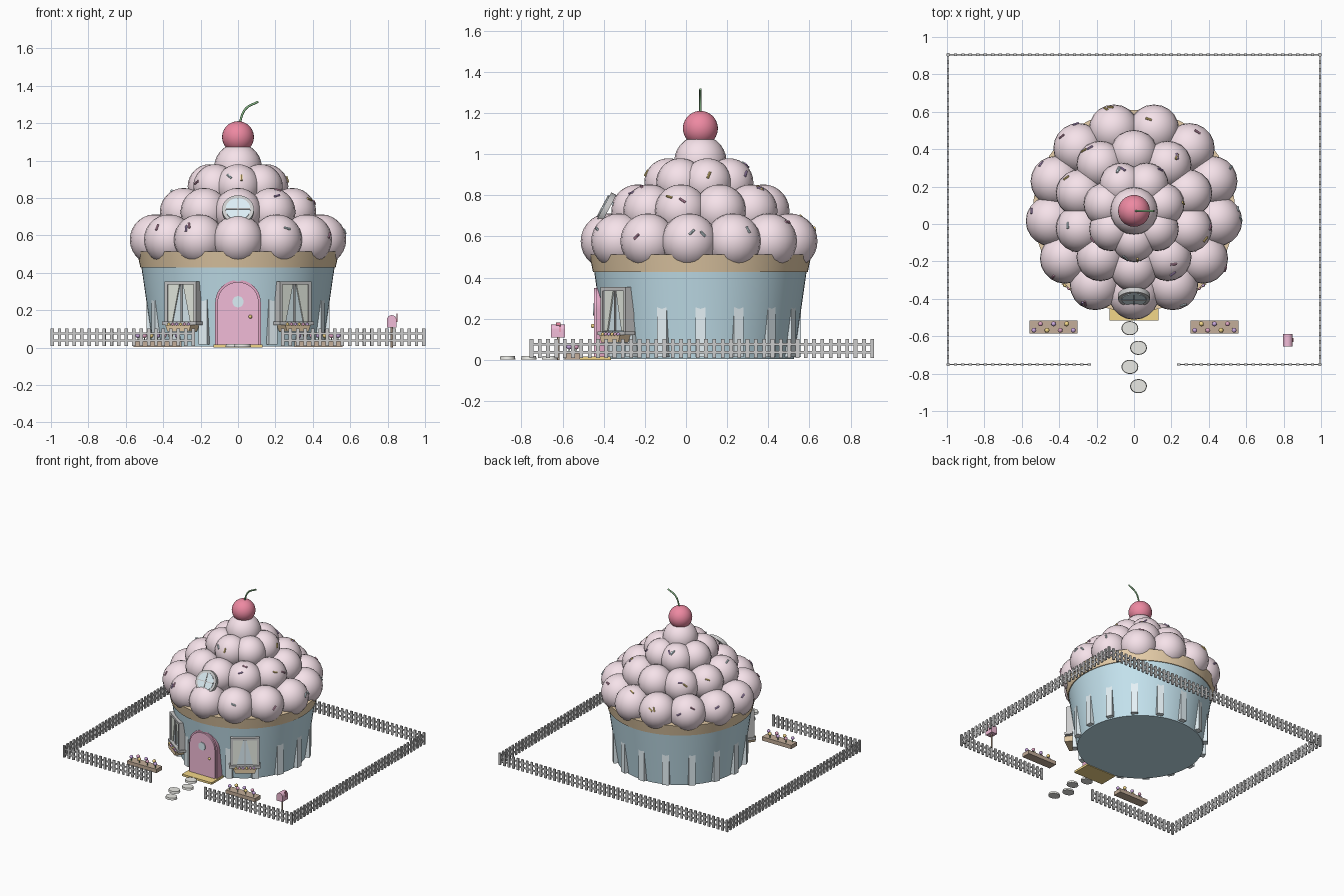
import bpy, bmesh, random
from math import sin, cos, pi, radians
from mathutils import Matrix, Vector

if "Cube" in bpy.data.objects:
    bpy.data.objects.remove(bpy.data.objects["Cube"])

random.seed(4)
HOUSE = Matrix.Translation((0, 0.07, 0))
I = Matrix.Identity(4)
mats = {}
COL = dict(pink=(.92, .76, .82), blue=(.55, .76, .85), tan=(.80, .62, .40), door=(.88, .50, .68),
           trim=(.75, .38, .55), cherry=(.85, .25, .36), green=(.25, .5, .25), white=(.9, .9, .87),
           pale=(.78, .88, .92), glass=(.72, .86, .92), curtain=(.82, .86, .78), gold=(.9, .68, .25),
           purple=(.6, .4, .75), wood=(.55, .42, .32), stone=(.82, .82, .78), fence=(.8, .8, .8))


def mat(c):
    if c not in mats:
        mats[c] = bpy.data.materials.new(c)
        mats[c].diffuse_color = (*COL[c], 1)
    return mats[c]


def finish(name, bm, c, smooth=True):
    bmesh.ops.recalc_face_normals(bm, faces=bm.faces)
    me = bpy.data.meshes.new(name)
    bm.to_mesh(me)
    bm.free()
    ob = bpy.data.objects.new(name, me)
    bpy.context.collection.objects.link(ob)
    me.materials.append(mat(c))
    if smooth:
        bpy.ops.object.select_all(action='DESELECT')
        ob.select_set(True)
        bpy.context.view_layer.objects.active = ob
        bpy.ops.object.shade_smooth_by_angle(angle=radians(40))
    return ob


def box(bm, p, s, M=I):
    bmesh.ops.create_cube(bm, size=1, matrix=M @ Matrix.Translation(p) @ Matrix.Diagonal((*s, 1)))


def ball(bm, p, r, M=I, seg=20, rings=14):
    bmesh.ops.create_uvsphere(bm, u_segments=seg, v_segments=rings, radius=r, matrix=M @ Matrix.Translation(p))


def cone(bm, p, r1, r2, h, M=I, seg=48, rot=I):
    bmesh.ops.create_cone(bm, cap_ends=True, segments=seg, radius1=r1, radius2=r2, depth=h,
                          matrix=M @ Matrix.Translation(p) @ rot)


def plate(bm, pts, y0, y1, M=I):
    """Extrude an xz outline from y0 to y1."""
    a = [bm.verts.new(M @ Vector((x, y0, z))) for x, z in pts]
    b = [bm.verts.new(M @ Vector((x, y1, z))) for x, z in pts]
    bm.faces.new(a)
    bm.faces.new(b)
    for i in range(len(a)):
        j = (i + 1) % len(a)
        bm.faces.new((a[i], a[j], b[j], b[i]))


def facing(deg):
    return HOUSE @ Matrix.Rotation(radians(deg), 4, 'Z')


FRONT = Matrix.Rotation(pi / 2, 4, 'X')

# cupcake wrapper wall with vertical pleats
bm = bmesh.new()
cone(bm, (0, 0, .22), .455, .517, .43, HOUSE, 64)
finish("wrapper_wall", bm, 'blue')
bm = bmesh.new()
for k in range(1, 16):
    box(bm, (0, -.465, .155), (.05, .05, .28), facing(k * 22.5))
finish("wrapper_pleats", bm, 'pale', False)
bm = bmesh.new()
cone(bm, (0, 0, .47), .522, .54, .085, HOUSE, 64)
finish("cake_rim", bm, 'tan')

# frosting puffs in rings: count, ring radius, height, puff radius
puffs = []
bm = bmesh.new()
for n, R, z, r in ((13, .447, .577, .135), (10, .305, .725, .128), (7, .155, .862, .118), (1, 0, .965, .127)):
    for k in range(n):
        a = 2 * pi * k / n
        p = Vector((R * sin(a), -R * cos(a), z))
        ball(bm, p, r, HOUSE)
        puffs.append((p, r))
finish("frosting", bm, 'pink')

# sprinkles sitting on exposed frosting
bms = {c: bmesh.new() for c in ('gold', 'purple', 'glass', 'trim')}
done = 0
while done < 36:
    p, r = random.choice(puffs[:-1])
    d = Vector((p.x, p.y, 0)).normalized() + Vector((random.uniform(-.6, .6), random.uniform(-.6, .6), random.uniform(.2, 1.2)))
    d.normalize()
    q = p + d * r
    if any((q - p2).length < r2 - .002 for p2, r2 in puffs):
        continue
    t = d.cross(Vector((random.uniform(-1, 1), random.uniform(-1, 1), random.uniform(-1, 1)))) + d * .04
    rot = t.to_track_quat('Z', 'Y').to_matrix().to_4x4()
    cone(bms[list(bms)[done % 4]], q, .006, .006, .034, HOUSE, 8, rot)
    done += 1
for c, b in bms.items():
    finish("sprinkles_" + c, b, c)

# cherry and stem
bm = bmesh.new()
ball(bm, (0, 0, 1.125), .085, HOUSE, 32, 20)
finish("cherry", bm, 'cherry')
cu = bpy.data.curves.new("cherry_stem", 'CURVE')
cu.dimensions = '3D'
cu.bevel_depth = .006
cu.use_fill_caps = True
sp = cu.splines.new('BEZIER')
stem = [(.005, 1.19), (.04, 1.275), (.108, 1.315)]
sp.bezier_points.add(2)
for bp, (x, z) in zip(sp.bezier_points, stem):
    bp.co = (x, .07, z)
    bp.handle_left_type = bp.handle_right_type = 'AUTO'
ob = bpy.data.objects.new("cherry_stem", cu)
cu.materials.append(mat('green'))
bpy.context.collection.objects.link(ob)


# arched door with trim, porthole, knob and step
def arch(w, z0, zs):
    return [(-w, z0), (w, z0)] + [(w * cos(pi * k / 20), zs + w * sin(pi * k / 20)) for k in range(21)]


bm = bmesh.new()
plate(bm, arch(.122, .01, .24), -.435, -.36)
finish("door_trim", bm, 'trim')
bm = bmesh.new()
plate(bm, arch(.11, .012, .24), -.447, -.36)
finish("door", bm, 'door')
bm = bmesh.new()
cone(bm, (0, -.447, .245), .03, .03, .012, I, 32, FRONT)
finish("door_porthole", bm, 'glass')
bm = bmesh.new()
ball(bm, (.066, -.453, .165), .01, I, 12, 8)
finish("door_knob", bm, 'gold')
bm = bmesh.new()
box(bm, (0, -.44, .008), (.26, .15, .016))
finish("doorstep", bm, 'gold', False)

# windows with curtains and flower boxes
for side, a in (("right", 36), ("left", -36)):
    M = facing(a)
    bm = bmesh.new()
    for x in (-.095, .095):
        box(bm, (x, -.5, .24), (.018, .05, .22), M)
    box(bm, (0, -.5, .345), (.208, .05, .018), M)
    box(bm, (0, -.505, .13), (.225, .06, .018), M)
    box(bm, (0, -.507, .24), (.008, .02, .2), M)
    finish(side + "_window_frame", bm, 'white', False)
    bm = bmesh.new()
    box(bm, (0, -.49, .24), (.18, .04, .2), M)
    finish(side + "_window_glass", bm, 'glass', False)
    bm = bmesh.new()
    for s in (-1, 1):
        plate(bm, [(s * x, z) for x, z in ((.086, .336), (.012, .336), (.058, .14), (.086, .14))], -.517, -.508, M)
    finish(side + "_curtains", bm, 'curtain', False)
    bm = bmesh.new()
    plate(bm, [(-.07, .085), (.07, .085), (.085, .12), (-.085, .12)], -.545, -.47, M)
    finish(side + "_window_box", bm, 'tan', False)
    for i, c in enumerate(('gold', 'trim', 'purple')):
        bm = bmesh.new()
        for k in range(2):
            ball(bm, (-.065 + .026 * (i + 3 * k), -.54, .124), .009, M, 10, 6)
        finish(side + "_window_flowers_" + c, bm, c)

# round attic window, tilted back
T = Matrix.Translation((0, -.395, .735)) @ Matrix.Rotation(radians(-28), 4, 'X')
bm = bmesh.new()
cone(bm, (0, .005, 0), .085, .085, .028, T, 40, FRONT)
finish("attic_frame", bm, 'white')
bm = bmesh.new()
cone(bm, (0, -.009, 0), .066, .066, .008, T, 40, FRONT)
finish("attic_glass", bm, 'glass')
bm = bmesh.new()
box(bm, (0, -.014, 0), (.006, .006, .13), T)
box(bm, (0, -.014, 0), (.13, .006, .006), T)
finish("attic_bars", bm, 'white', False)

# stepping stones
bm = bmesh.new()
for x, y in ((-.022, -.557), (.024, -.662), (-.022, -.764), (.024, -.867)):
    cone(bm, (x, y, .01), .045, .042, .016, I, 24, Matrix.Diagonal((1, .84, 1, 1)))
finish("stepping_stones", bm, 'stone')

# garden planters with flowers
for side, s in (("right", 1), ("left", -1)):
    bm = bmesh.new()
    box(bm, (s * .431, -.551, .018), (.256, .07, .03))
    finish(side + "_planter", bm, 'wood', False)
    stems = bmesh.new()
    heads = {c: bmesh.new() for c in ('purple', 'gold', 'trim')}
    for k in range(7):
        p = (s * (.325 + .035 * k), -.568 + .034 * (k % 2), .064)
        ball(heads[list(heads)[k % 3]], p, .013, I, 12, 8)
        cone(stems, (p[0], p[1], .045), .003, .003, .035, I, 6)
    finish(side + "_planter_stems", stems, 'green')
    for c, b in heads.items():
        finish(side + "_planter_flowers_" + c, b, c)

# picket fence with a gap at the gate
bm = bmesh.new()
X, Y0, Y1 = .994, -.751, .905
for (x0, y0), (x1, y1) in (((-X, Y0), (-.24, Y0)), ((.24, Y0), (X, Y0)), ((-X, Y1), (X, Y1)),
                           ((-X, Y0), (-X, Y1)), ((X, Y0), (X, Y1))):
    a, b = Vector((x0, y0, 0)), Vector((x1, y1, 0))
    L = (b - a).length
    M = Matrix.Translation(a) @ Matrix.Rotation(pi / 2 if x0 == x1 else 0, 4, 'Z')
    for z in (.038, .075):
        box(bm, (L / 2, 0, z), (L, .006, .012), M)
    n = round(L / .04)
    for k in range(n + 1):
        box(bm, (L * k / n, 0, .055), (.018, .011, .092), M)
finish("picket_fence", bm, 'fence', False)

# mailbox on a post with flag
bm = bmesh.new()
cone(bm, (.822, -.62, .055), .006, .006, .11, I, 10)
finish("mailbox_post", bm, 'wood')
bm = bmesh.new()
plate(bm, [(.822 + x, z) for x, z in arch(.026, .108, .147)], -.655, -.588)
finish("mailbox", bm, 'door')
bm = bmesh.new()
box(bm, (.85, -.612, .158), (.004, .006, .045))
box(bm, (.85, -.62, .174), (.004, .022, .014))
finish("mailbox_flag", bm, 'cherry', False)

for m in bpy.data.materials:
    if m.users and not m.is_grease_pencil:
        m.use_nodes = True
        m.node_tree.nodes["Principled BSDF"].inputs["Base Color"].default_value = m.diffuse_color
